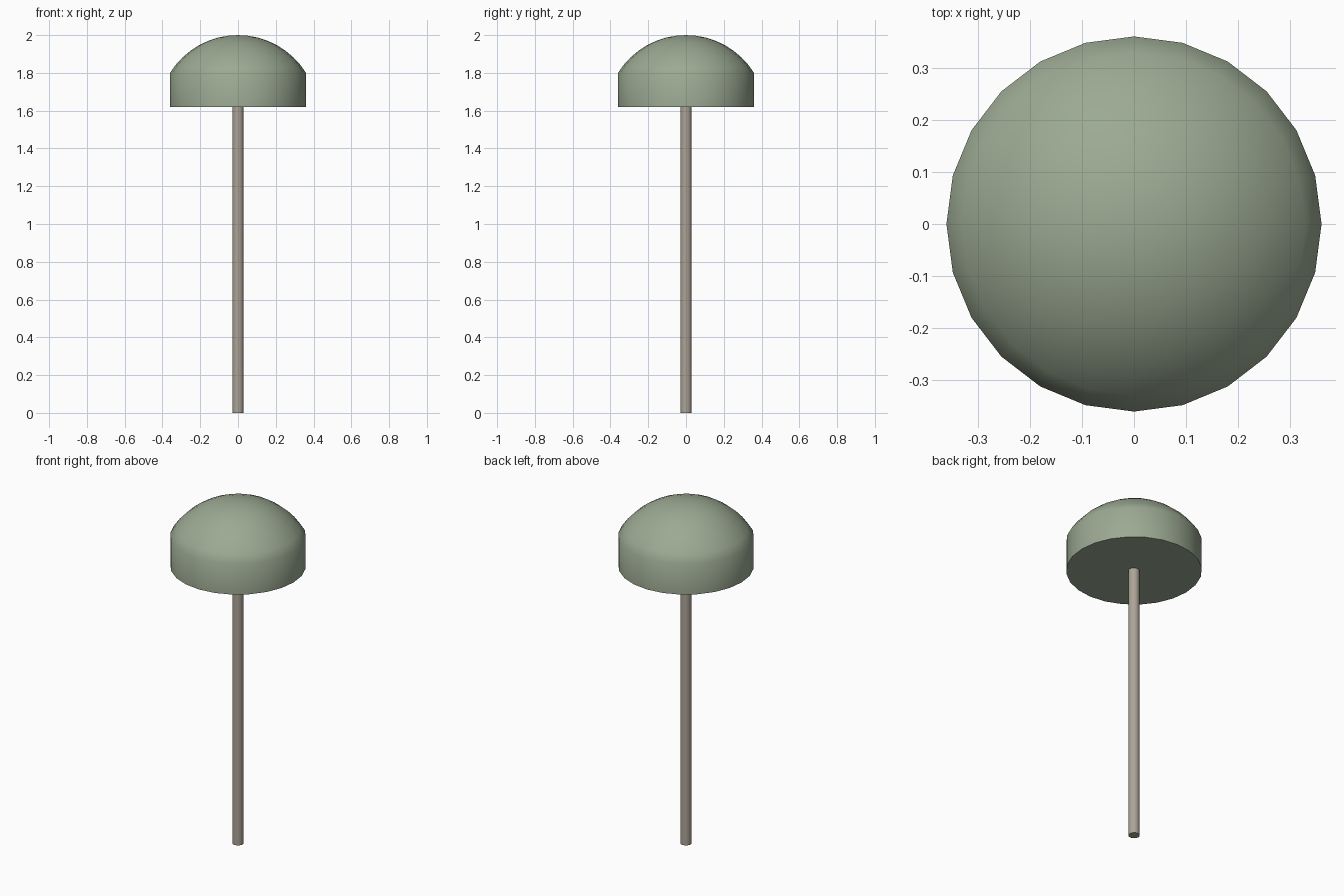
import bpy, bmesh, math

if "Cube" in bpy.data.objects:
    bpy.data.objects.remove(bpy.data.objects["Cube"])


def lathe(name, profile, sides, color):
    """Revolve a (radius, z) profile around z; both ends are closed."""
    bm = bmesh.new()
    verts = [bm.verts.new((r, 0, z)) for r, z in profile]
    edges = [bm.edges.new(pair) for pair in zip(verts, verts[1:])]
    bmesh.ops.spin(bm, geom=verts + edges, cent=(0, 0, 0), axis=(0, 0, 1),
                   angle=math.tau, steps=sides, use_merge=True)
    bmesh.ops.remove_doubles(bm, verts=bm.verts, dist=1e-5)
    bmesh.ops.holes_fill(bm, edges=[e for e in bm.edges if e.is_boundary], sides=0)
    bmesh.ops.recalc_face_normals(bm, faces=bm.faces)
    mesh = bpy.data.meshes.new(name)
    bm.to_mesh(mesh)
    bm.free()
    mat = bpy.data.materials.new(name + "_material")
    mat.diffuse_color = color
    mat.use_nodes = True
    mat.node_tree.nodes["Principled BSDF"].inputs["Base Color"].default_value = mat.diffuse_color
    mesh.materials.append(mat)
    obj = bpy.data.objects.new(name, mesh)
    bpy.context.collection.objects.link(obj)
    bpy.ops.object.select_all(action='DESELECT')
    obj.select_set(True)
    bpy.context.view_layer.objects.active = obj
    bpy.ops.object.shade_smooth_by_angle(angle=math.radians(40))
    return obj


# Slim post
lathe("post", [(0.03, 0), (0.03, 1.62)], 16, (0.42, 0.37, 0.31, 1))

# Cap: straight wall topped by a shallow spherical dome
radius, rim_z, top_z = 0.36, 1.80, 2.0
rise = top_z - rim_z
ball = (radius ** 2 + rise ** 2) / (2 * rise)
rim_angle = math.asin(radius / ball)
rings = 8
dome = [(ball * math.sin(a), top_z - ball + ball * math.cos(a))
        for a in (rim_angle * (1 - i / rings) for i in range(rings + 1))]
lathe("cap", [(radius, 1.62)] + dome, 24, (0.33, 0.40, 0.29, 1))
